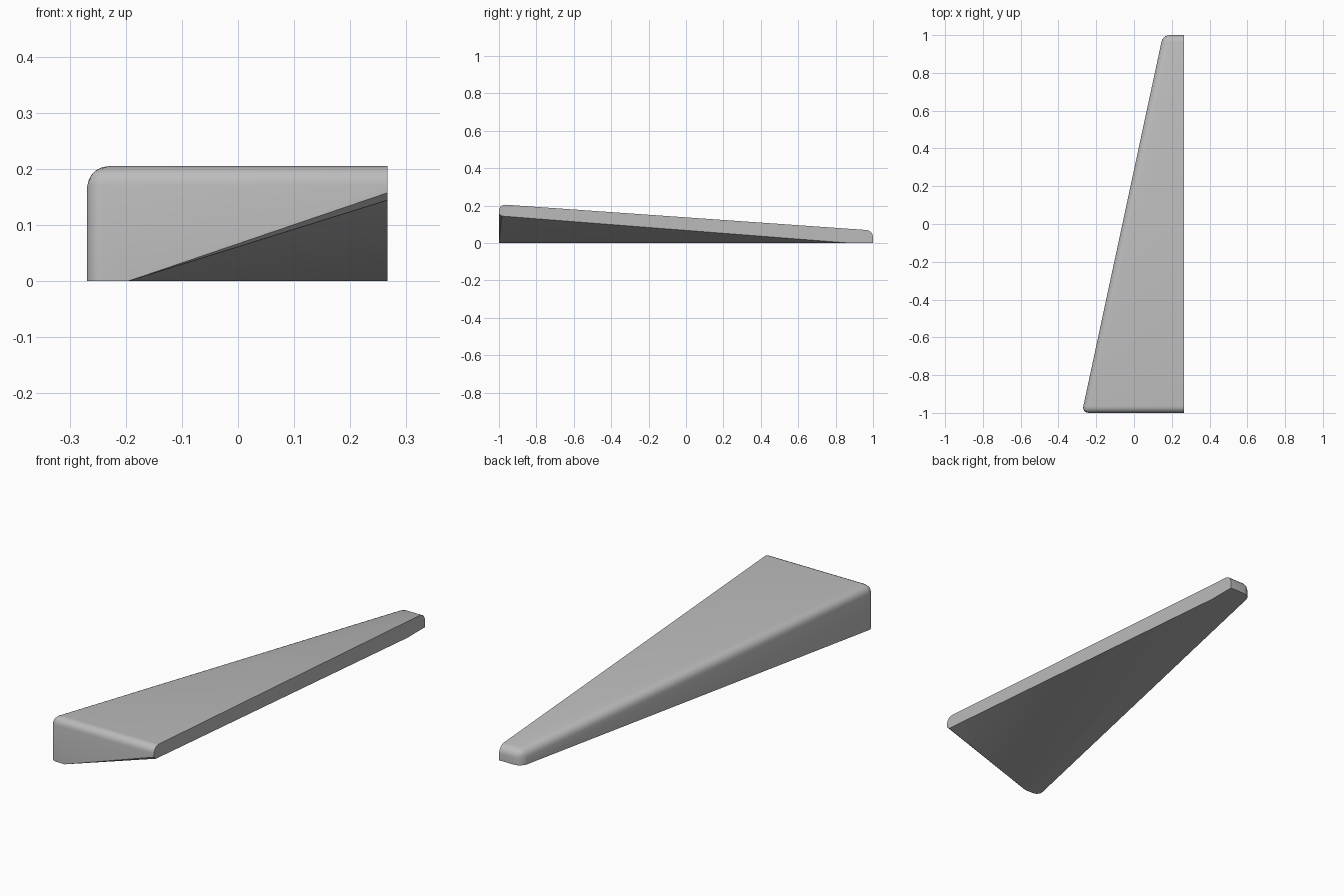
import bpy, bmesh
from mathutils import Vector

if "Cube" in bpy.data.objects:
    bpy.data.objects.remove(bpy.data.objects["Cube"])

XR = 0.266            # flat right side
XF, XB = -0.276, 0.153  # left side at front and back
ZF, ZB = 0.207, 0.067   # top height at front and back

bm = bmesh.new()

# Tapered block, narrowing and sloping down towards the back
outline = [(XF, -1, ZF), (XR, -1, ZF), (XR, 1, ZB), (XB, 1, ZB)]
low = [bm.verts.new((x, y, 0)) for x, y, z in outline]
top = [bm.verts.new(p) for p in outline]
bm.faces.new(low[::-1])
bm.faces.new(top)
for i in range(4):
    j = (i + 1) % 4
    bm.faces.new((low[i], low[j], top[j], top[i]))

# Round the front, back and left top edges and the two left corners
top_edges = [bm.edges.get((top[a], top[b])) for a, b in ((0, 1), (2, 3), (3, 0))]
corners = [bm.edges.get((low[i], top[i])) for i in (0, 3)]
bmesh.ops.bevel(bm, geom=top_edges + corners, offset=0.036, segments=5,
                profile=0.5, affect='EDGES', clamp_overlap=True)


def slice_below(a, b, c):
    """Remove everything under the plane through three points and cap it."""
    a, b, c = Vector(a), Vector(b), Vector(c)
    n = (b - a).cross(c - a).normalized()
    if n.z < 0:
        n = -n
    cut = bmesh.ops.bisect_plane(
        bm, geom=bm.verts[:] + bm.edges[:] + bm.faces[:], dist=1e-5,
        plane_co=a, plane_no=n, clear_inner=True)
    edges = [e for e in cut['geom_cut']
             if isinstance(e, bmesh.types.BMEdge) and e.is_boundary]
    bmesh.ops.holes_fill(bm, edges=edges, sides=0)


# Slanted underside, then the thin tapering chamfer at its front edge
start = (-0.195, -1, 0)
slice_below(start, (XR, 0.87, 0), (XR, -1, 0.145))
slice_below(start, (XR, -1, 0.157), (XR, -0.985, 0.1438))
bmesh.ops.recalc_face_normals(bm, faces=bm.faces[:])

mesh = bpy.data.meshes.new("tapered_wedge")
bm.to_mesh(mesh)
bm.free()
wedge = bpy.data.objects.new("tapered_wedge", mesh)
bpy.context.collection.objects.link(wedge)

# Single grey material
grey = bpy.data.materials.new("grey")
grey.diffuse_color = (0.5, 0.5, 0.5, 1)
grey.use_nodes = True
grey.node_tree.nodes["Principled BSDF"].inputs["Base Color"].default_value = grey.diffuse_color
mesh.materials.append(grey)

bpy.context.view_layer.objects.active = wedge
wedge.select_set(True)
bpy.ops.object.shade_smooth_by_angle(angle=0.5)
